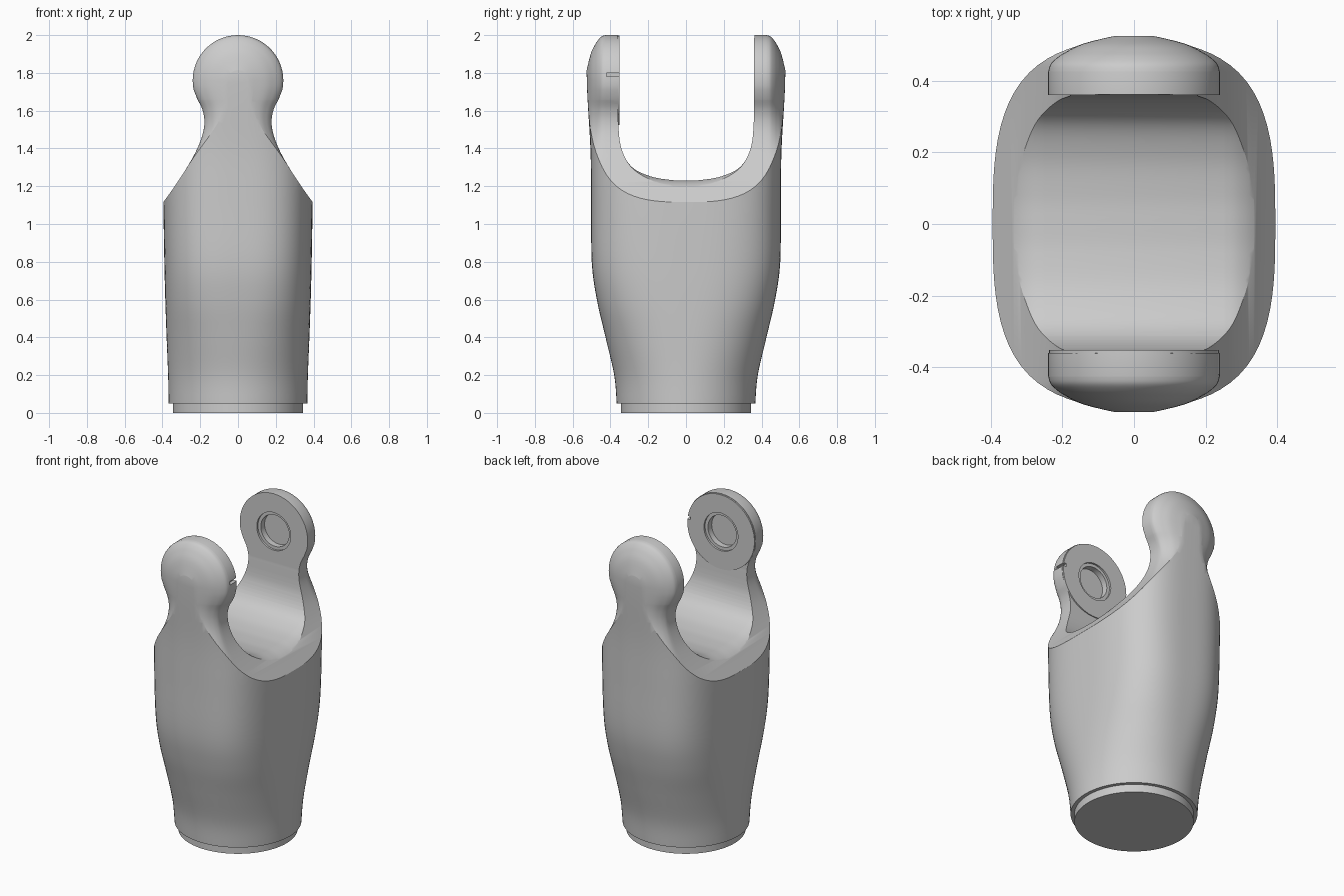
import bpy, bmesh
from math import cos, sin, pi, radians

cube = bpy.data.objects.get("Cube")
if cube:
    bpy.data.objects.remove(cube, do_unlink=True)

grey = bpy.data.materials.new("plain grey")
grey.use_nodes = True
grey.diffuse_color = (0.6, 0.6, 0.6, 1)
grey.node_tree.nodes["Principled BSDF"].inputs["Base Color"].default_value = (0.6, 0.6, 0.6, 1)

EYE_Z = 1.76
EYE_R = 0.24


def smooth_path(pts, steps=6):
    """Catmull-Rom curve through the points."""
    out = []
    for i in range(len(pts) - 1):
        a, b, c, d = pts[max(i - 1, 0)], pts[i], pts[i + 1], pts[min(i + 2, len(pts) - 1)]
        for s in range(steps):
            t = s / steps
            out.append(tuple(
                0.5 * (2 * q + (r - p) * t + (2 * p - 5 * q + 4 * r - u) * t * t
                       + (3 * q - p - 3 * r + u) * t ** 3)
                for p, q, r, u in zip(a, b, c, d)))
    return out + [tuple(pts[-1])]


def loft(name, rings):
    """Closed solid through rings of equal point count."""
    bm = bmesh.new()
    rows = [[bm.verts.new(p) for p in ring] for ring in rings]
    n = len(rows[0])
    for a, b in zip(rows, rows[1:]):
        for i in range(n):
            j = (i + 1) % n
            bm.faces.new((a[i], a[j], b[j], b[i]))
    bm.faces.new(rows[0][::-1])
    bm.faces.new(rows[-1])
    bmesh.ops.recalc_face_normals(bm, faces=bm.faces)
    mesh = bpy.data.meshes.new(name)
    bm.to_mesh(mesh)
    bm.free()
    mesh.materials.append(grey)
    obj = bpy.data.objects.new(name, mesh)
    bpy.context.collection.objects.link(obj)
    return obj


def circle(r, y, z, n=64):
    return [(r * cos(2 * pi * i / n), y, z + r * sin(2 * pi * i / n)) for i in range(n)]


def boolean(obj, cutter, operation):
    mod = obj.modifiers.new(cutter.name, "BOOLEAN")
    mod.object, mod.operation, mod.solver = cutter, operation, "EXACT"
    bpy.context.view_layer.objects.active = obj
    bpy.ops.object.modifier_apply(modifier=mod.name)
    bpy.data.objects.remove(cutter, do_unlink=True)


def shade(obj):
    bpy.ops.object.select_all(action="DESELECT")
    obj.select_set(True)
    bpy.context.view_layer.objects.active = obj
    bpy.ops.object.shade_smooth_by_angle(angle=radians(28))


# Body: height, half width, half depth, squareness of each section
sections = smooth_path([
    (0.05, 0.367, 0.367, 2.0), (0.2, 0.37, 0.38, 2.1), (0.4, 0.378, 0.426, 2.35),
    (0.6, 0.385, 0.472, 2.7), (0.8, 0.39, 0.499, 2.9), (1.12, 0.395, 0.502, 3.0),
    (1.4, 0.395, 0.506, 3.0), (1.75, 0.395, 0.525, 3.0), (2.1, 0.395, 0.525, 3.0)], 5)


def superellipse(z, a, b, n, count=96):
    ring = []
    for i in range(count):
        c, s = cos(2 * pi * i / count), sin(2 * pi * i / count)
        r = (abs(c) ** n + abs(s) ** n) ** (-1 / n)
        ring.append((a * r * c, b * r * s, z))
    return ring


body = loft("forked_body", [superellipse(*s) for s in sections])

# Side outline: sloped shoulders, waisted neck and round eye
half = [(0.5, -0.1), (0.5, 0.96)] + smooth_path([
    (0.392, 1.12), (0.335, 1.2), (0.27, 1.3), (0.22, 1.39), (0.186, 1.48),
    (0.178, 1.55), (0.19, 1.61), (0.215, 1.66)], 5)
half += [(EYE_R * cos(a), EYE_Z + EYE_R * sin(a))
         for a in [radians(-12 + 6 * i) for i in range(17)]]
outline = half + [(0, EYE_Z + EYE_R)] + [(-x, z) for x, z in reversed(half)]


def outline_ring(y, inset):
    """Outline shrunk around the eyes, fading out toward the shoulders."""
    ring = []
    for x, z in outline:
        fade = min(max((z - 1.25) / 0.4, 0), 1)
        fade = fade * fade * (3 - 2 * fade)
        top = EYE_Z + (z - EYE_Z) * (1 - inset) if z > EYE_Z else z
        ring.append((x * (1 - inset * fade), y, top))
    return ring


dome = smooth_path([(0.425, 0), (0.445, 0.025), (0.462, 0.09), (0.48, 0.2),
                    (0.505, 0.42), (0.53, 0.85)], 4)
depths = [(-y, k) for y, k in reversed(dome)] + dome
boolean(body, loft("outline_cutter", [outline_ring(y, k) for y, k in depths]), "INTERSECT")

# Slot between the two arms, flared where it runs out at the sides
side = [(0.362, 2.2)] + smooth_path([
    (0.36, 1.56), (0.345, 1.41), (0.29, 1.305), (0.19, 1.253), (0.08, 1.233), (0, 1.23)], 6)
slot = side + [(-y, z) for y, z in reversed(side[:-1])]
flare = smooth_path([(0.25, 0), (0.29, 0.008), (0.335, 0.032), (0.4, 0.09)], 4)
flare = [(-x, d) for x, d in reversed(flare)] + flare
boolean(body, loft("slot_cutter", [[(x, y * (1 + d), z - d) for y, z in slot]
                                   for x, d in flare]), "DIFFERENCE")

# Raised round pad on the inner face of the front arm
pad = loft("front_pad", [circle(0.237, y, EYE_Z) for y in (-0.38, -0.352)])
boolean(body, pad, "UNION")

# Stepped pin sockets in both arms
for sign, face in ((-1, 0.352), (1, 0.361)):
    steps = ((0.12, -0.05), (0.12, 0.012), (0.1, 0.012), (0.1, 0.05))
    rings = [circle(r, sign * (face + d), EYE_Z, 48) for r, d in steps]
    boolean(body, loft("socket_cutter", rings), "DIFFERENCE")

# Small notch in the left edge of the front eye
notch = [[(x, y, z) for y, z in ((-0.42, 1.78), (-0.3, 1.78), (-0.3, 1.8), (-0.42, 1.8))]
         for x in (0.215, 0.3)]
boolean(body, loft("notch_cutter", notch), "DIFFERENCE")
shade(body)

# Base spigot
base = loft("base_disc", [[(0.345 * cos(2 * pi * i / 96), 0.345 * sin(2 * pi * i / 96), z)
                           for i in range(96)] for z in (0, 0.06)])
shade(base)
